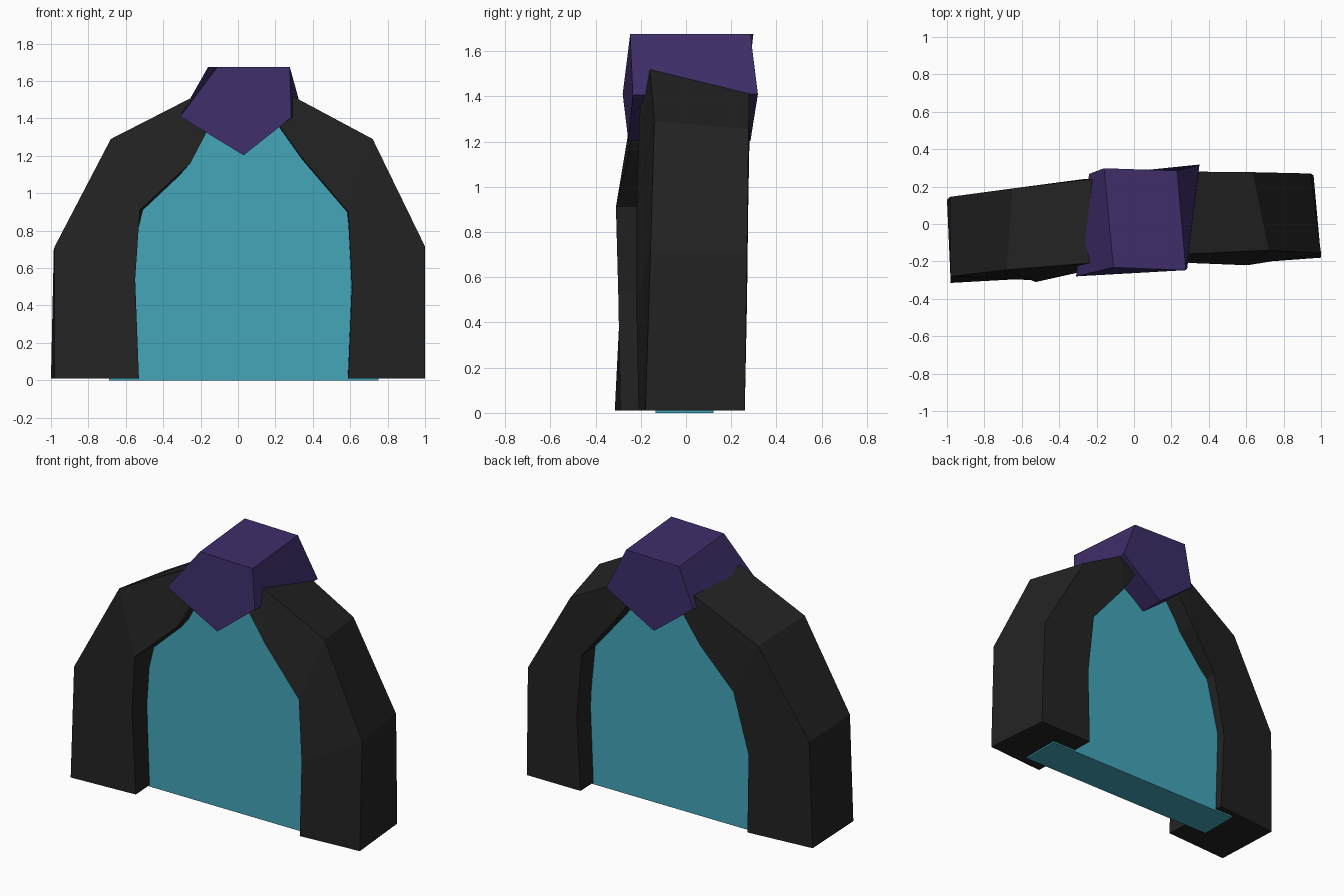
import bpy, bmesh


def material(name, rgb):
    m = bpy.data.materials.new(name)
    m.diffuse_color = (*rgb, 1)
    return m


BLACK = material("charcoal_black", (0.0165, 0.0165, 0.0165))
PURPLE = material("deep_purple", (0.05, 0.027, 0.145))
TEAL = material("portal_teal", (0.056, 0.38, 0.49))


def loft(name, sections, mat):
    """Join equal-length rings of points into a closed flat-faced solid."""
    bm = bmesh.new()
    rings = [[bm.verts.new(p) for p in s] for s in sections]
    n = len(rings[0])
    for a, b in zip(rings, rings[1:]):
        for i in range(n):
            j = (i + 1) % n
            bm.faces.new((a[i], a[j], b[j], b[i]))
    bm.faces.new(rings[0])
    bm.faces.new(rings[-1])
    bmesh.ops.recalc_face_normals(bm, faces=bm.faces)
    mesh = bpy.data.meshes.new(name)
    bm.to_mesh(mesh)
    bm.free()
    mesh.materials.append(mat)
    ob = bpy.data.objects.new(name, mesh)
    bpy.context.collection.objects.link(ob)
    return ob


# Leaning stone pillars: rings of outer front, outer back, inner back, inner front
loft("left_pillar", [
    [(-0.98, -0.315, 0.01), (-1.0, 0.13, 0.01), (-0.56, 0.17, 0.01), (-0.53, -0.29, 0.01)],
    [(-0.98, -0.28, 0.715), (-0.985, 0.145, 0.70), (-0.575, 0.18, 0.52), (-0.55, -0.30, 0.54)],
    [(-0.68, -0.245, 1.29), (-0.65, 0.19, 1.25), (-0.48, 0.20, 0.91), (-0.525, -0.31, 0.91)],
    [(-0.25, -0.21, 1.51), (-0.23, 0.24, 1.48), (-0.27, 0.24, 1.17), (-0.255, -0.25, 1.16)],
    [(-0.09, -0.19, 1.58), (-0.08, 0.25, 1.55), (-0.10, 0.25, 1.42), (-0.12, -0.21, 1.42)],
], BLACK)
loft("right_pillar", [
    [(1.0, -0.18, 0.01), (0.96, 0.26, 0.01), (0.575, 0.26, 0.01), (0.59, -0.21, 0.01)],
    [(1.0, -0.157, 0.715), (0.945, 0.27, 0.715), (0.595, 0.27, 0.5), (0.61, -0.22, 0.5)],
    [(0.72, -0.14, 1.29), (0.635, 0.277, 1.255), (0.555, 0.275, 0.9), (0.59, -0.22, 0.9)],
    [(0.29, -0.16, 1.52), (0.33, 0.28, 1.42), (0.33, 0.28, 1.17), (0.34, -0.21, 1.19)],
    [(0.12, -0.17, 1.59), (0.13, 0.265, 1.53), (0.16, 0.265, 1.41), (0.17, -0.20, 1.43)],
], BLACK)

# Five-sided keystone, twisted slightly between front and back
loft("keystone", [
    [(-0.11, -0.232, 1.675), (0.277, -0.247, 1.675), (0.285, -0.235, 1.405),
     (0.03, -0.255, 1.203), (-0.31, -0.28, 1.41)],
    [(-0.16, 0.298, 1.675), (0.23, 0.285, 1.675), (0.35, 0.318, 1.41),
     (0.03, 0.285, 1.203), (-0.24, 0.268, 1.41)],
], PURPLE)

# Portal slab filling the arch, its edges hidden inside the stones
outline = [(-0.69, 0), (0.75, 0), (0.75, 0.75), (0.52, 1.15), (0.18, 1.42),
           (-0.12, 1.42), (-0.45, 1.15), (-0.69, 0.75)]
loft("portal_slab", [[(x, y, z) for x, z in outline] for y in (-0.135, 0.122)], TEAL)
